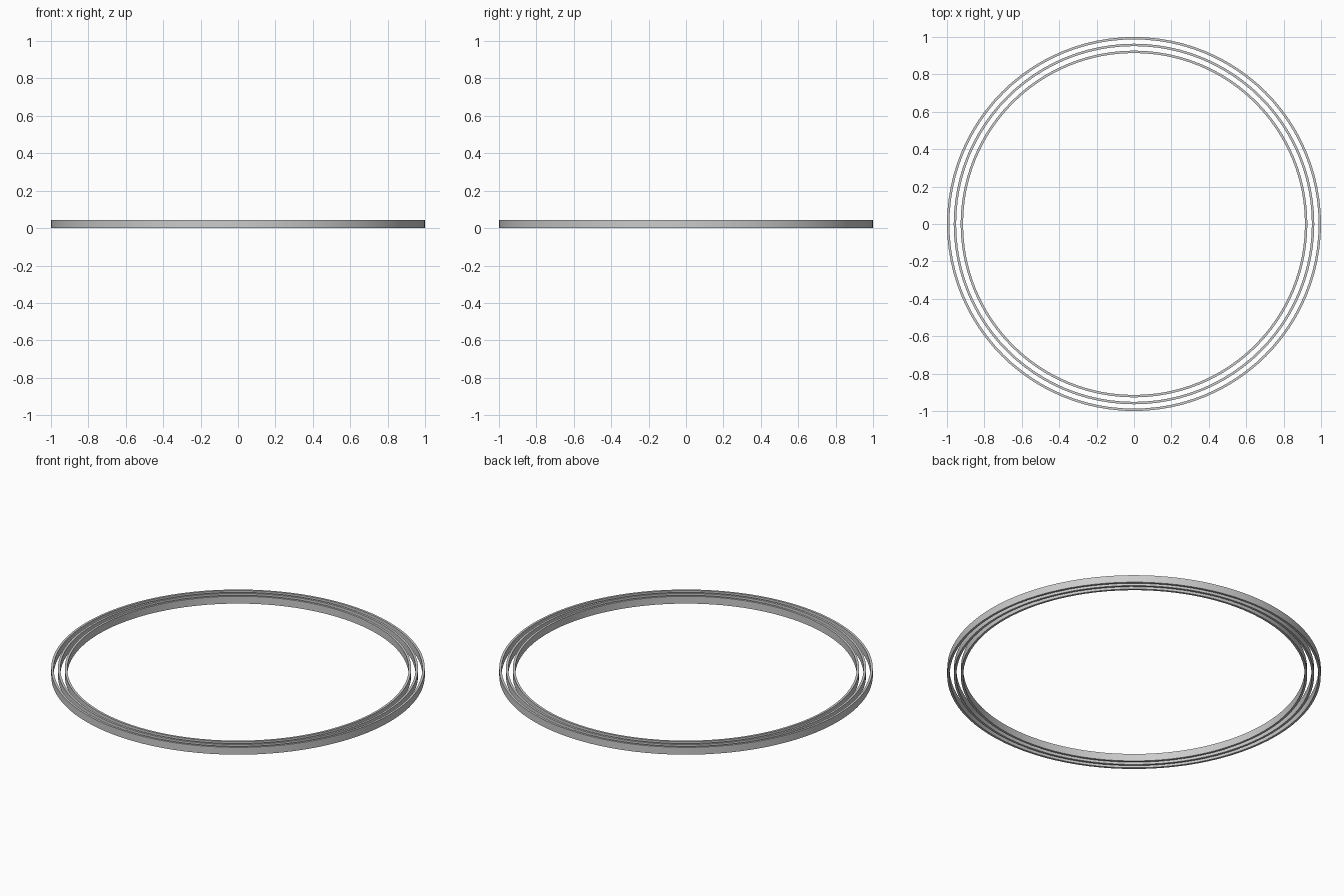
import bpy, bmesh, math

if "Cube" in bpy.data.objects:
    bpy.data.objects.remove(bpy.data.objects["Cube"])

SEGMENTS = 96
HEIGHT = 0.043
WALL = 0.013


def ring(name, outer):
    # Rectangular cross-section spun around z
    inner = outer - WALL
    profile = [(inner, 0), (outer, 0), (outer, HEIGHT), (inner, HEIGHT)]
    bm = bmesh.new()
    loops = []
    for i in range(SEGMENTS):
        a = 2 * math.pi * i / SEGMENTS
        loops.append([bm.verts.new((r * math.cos(a), r * math.sin(a), z)) for r, z in profile])
    for i in range(SEGMENTS):
        a, b = loops[i], loops[(i + 1) % SEGMENTS]
        for j in range(4):
            k = (j + 1) % 4
            bm.faces.new((a[j], b[j], b[k], a[k]))
    bmesh.ops.recalc_face_normals(bm, faces=bm.faces)
    mesh = bpy.data.meshes.new(name)
    bm.to_mesh(mesh)
    bm.free()
    obj = bpy.data.objects.new(name, mesh)
    bpy.context.collection.objects.link(obj)
    bpy.ops.object.select_all(action='DESELECT')
    obj.select_set(True)
    bpy.context.view_layer.objects.active = obj
    bpy.ops.object.shade_smooth_by_angle(angle=math.radians(30))


# Three concentric flat bands
for name, radius in (("outer_ring", 1.0), ("middle_ring", 0.964), ("inner_ring", 0.927)):
    ring(name, radius)
